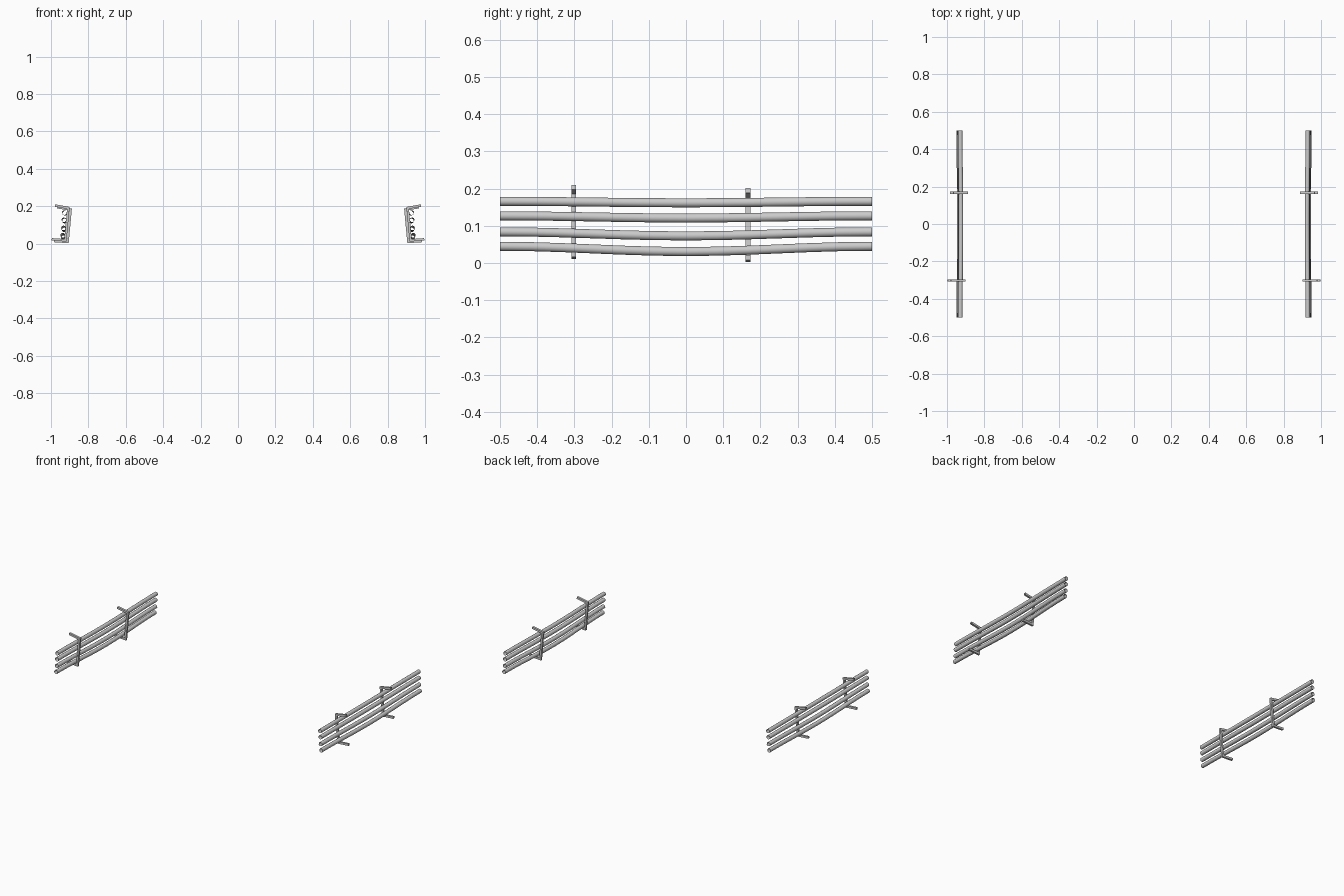
import bpy, bmesh, math
from mathutils import Vector

if "Cube" in bpy.data.objects:
    bpy.data.objects.remove(bpy.data.objects["Cube"])


def sweep(name, points, radius, sides, closed_ends, smooth):
    """Sweep a regular polygon along a path lying near one plane."""
    pts = [Vector(p) for p in points]
    bm = bmesh.new()
    rings = []
    for i, p in enumerate(pts):
        a = (p - pts[i - 1]).normalized() if i else None
        b = (pts[i + 1] - p).normalized() if i < len(pts) - 1 else None
        a, b = a or b, b or a
        t = (a + b).normalized()
        side = Vector((1, 0, 0)) if abs(t.y) > 0.7 else Vector((0, 1, 0))
        u = (side - t * side.dot(t)).normalized()
        v = t.cross(u) / max(t.dot(a), 0.5)      # mitre the corners
        ring = []
        for k in range(sides):
            ang = 2 * math.pi * (k + 0.5) / sides
            ring.append(bm.verts.new(p + radius * (u * math.cos(ang) + v * math.sin(ang))))
        rings.append(ring)
    for r, s in zip(rings, rings[1:]):
        for k in range(sides):
            n = (k + 1) % sides
            bm.faces.new((r[k], r[n], s[n], s[k]))
    if closed_ends:
        bm.faces.new(rings[0][::-1])
        bm.faces.new(rings[-1])
    bmesh.ops.recalc_face_normals(bm, faces=bm.faces)
    me = bpy.data.meshes.new(name)
    bm.to_mesh(me)
    bm.free()
    if smooth:
        for f in me.polygons:
            f.use_smooth = True
    ob = bpy.data.objects.new(name, me)
    bpy.context.collection.objects.link(ob)
    return ob


# Height at the ends, sag in the middle, distance from centre
TUBES = [(0.166, 0.004, 0.929), (0.127, 0.006, 0.931),
         (0.084, 0.011, 0.933), (0.045, 0.014, 0.937)]
# Bracket position along y, and its shift in x and z
BRACKETS = [(-0.302, 0.012, 0.009), (0.167, 0.0, 0.0)]

for label, s in (("right", 1), ("left", -1)):
    # Hollow, gently sagging side tubes
    for i, (z, sag, x) in enumerate(TUBES):
        path = []
        for j in range(13):
            y = -0.5 + j / 12
            w = 0.5 + 0.5 * math.cos(2 * math.pi * y)
            path.append((s * (x - 0.004 * w), y, z - sag * w))
        sweep(f"{label}_tube_{i + 1}", path, 0.0125, 12, False, True)
    # C-shaped brackets behind the tubes
    for i, (y, dx, dz) in enumerate(BRACKETS):
        prof = [(0.967, 0.195), (0.895, 0.182), (0.911, 0.009), (0.984, 0.014)]
        path = [(s * (x + dx), y, z + dz) for x, z in prof]
        sweep(f"{label}_bracket_{i + 1}", path, 0.009, 4, True, False)
